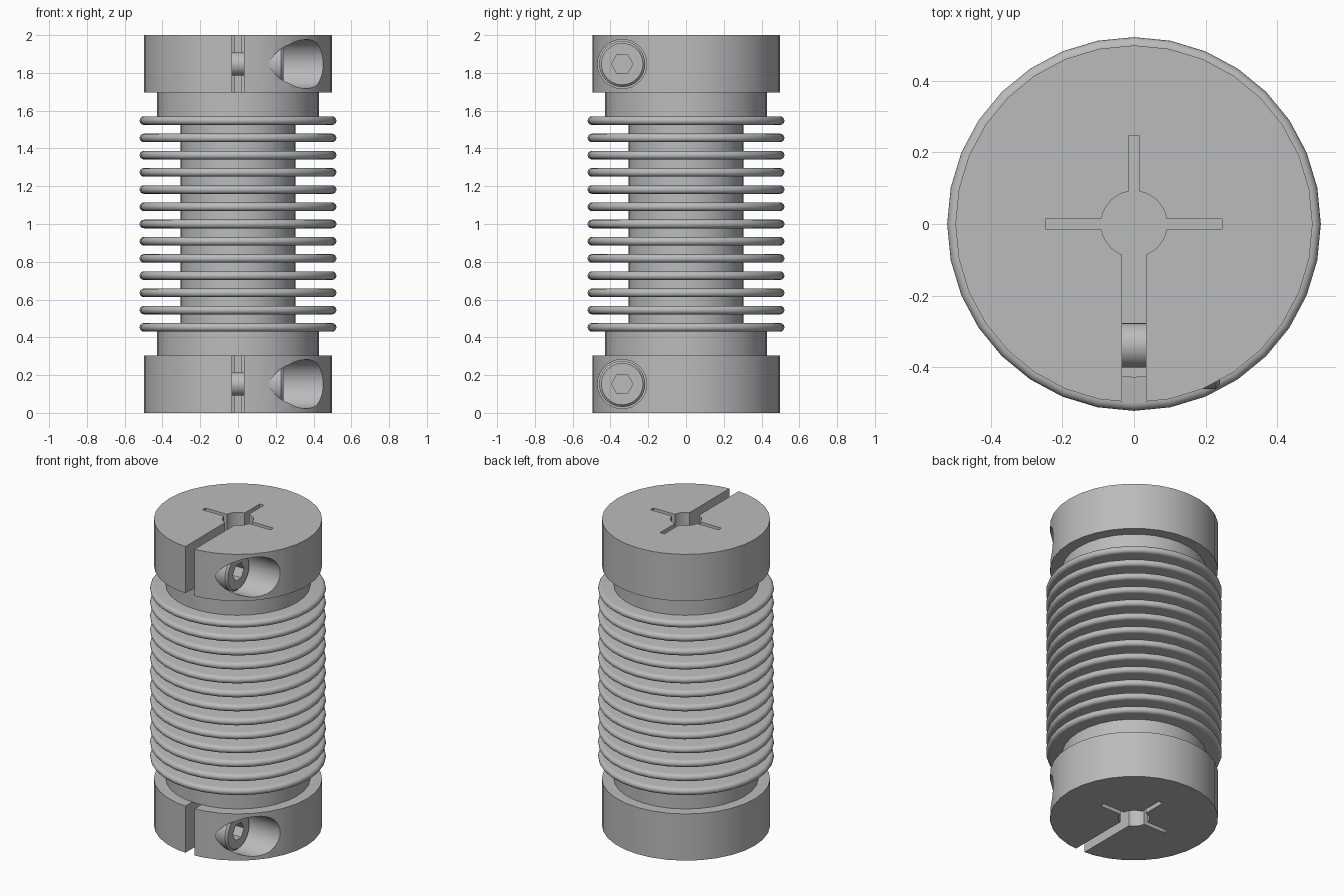
import bpy, bmesh, math
from mathutils import Matrix

cube = bpy.data.objects.get("Cube")
if cube:
    bpy.data.objects.remove(cube, do_unlink=True)

steel = bpy.data.materials.new("grey steel")
steel.use_nodes = True
GREY = (0.5, 0.5, 0.5, 1)
steel.diffuse_color = GREY
steel.node_tree.nodes["Principled BSDF"].inputs["Base Color"].default_value = GREY

HUB_R, HUB_H, TOP = 0.498, 0.305, 2.0
SCREW_Y, SCREW_Z = -0.338, 0.153
ALONG_X = Matrix.Rotation(math.pi / 2, 4, 'Y')


def add_object(name, bm):
    bmesh.ops.recalc_face_normals(bm, faces=bm.faces)
    mesh = bpy.data.meshes.new(name)
    bm.to_mesh(mesh)
    bm.free()
    mesh.materials.append(steel)
    ob = bpy.data.objects.new(name, mesh)
    bpy.context.collection.objects.link(ob)
    return ob


def lathe(name, profile, segments=32, matrix=Matrix()):
    """Closed solid turned around z from (radius, height) points."""
    bm = bmesh.new()
    rings = []
    for r, h in profile:
        angles = [2 * math.pi * i / segments for i in range(segments)]
        rings.append([bm.verts.new((r * math.cos(a), r * math.sin(a), h)) for a in angles])
    for low, high in zip(rings, rings[1:]):
        for i in range(segments):
            j = (i + 1) % segments
            bm.faces.new((low[i], low[j], high[j], high[i]))
    bm.faces.new(rings[0])
    bm.faces.new(rings[-1])
    bm.transform(matrix)
    return add_object(name, bm)


def cylinder(name, r, start, end, segments=32, matrix=Matrix()):
    return lathe(name, [(r, start), (r, end)], segments, matrix)


def box(name, x0, x1, y0, y1, z0, z1):
    bm = bmesh.new()
    bmesh.ops.create_cube(bm, size=1)
    bm.transform(Matrix.Translation(((x0 + x1) / 2, (y0 + y1) / 2, (z0 + z1) / 2))
                 @ Matrix.Diagonal((x1 - x0, y1 - y0, z1 - z0, 1)))
    return add_object(name, bm)


def select_only(ob):
    bpy.ops.object.select_all(action='DESELECT')
    ob.select_set(True)
    bpy.context.view_layer.objects.active = ob


def cut(ob, cutters):
    select_only(ob)
    for c in cutters:
        mod = ob.modifiers.new("cut", 'BOOLEAN')
        mod.operation, mod.solver, mod.object = 'DIFFERENCE', 'EXACT', c
        bpy.ops.object.modifier_apply(modifier=mod.name)
        bpy.data.objects.remove(c, do_unlink=True)


def smooth(ob):
    select_only(ob)
    bpy.ops.object.shade_smooth_by_angle(angle=math.radians(30))


parts = []

# Clamping hubs, each with bore, slots and a recessed clamp screw
for label, base, screw_z in (("lower", 0, SCREW_Z), ("upper", TOP - HUB_H, TOP - SCREW_Z)):
    lo, hi = base - 0.05, base + HUB_H + 0.05
    axis = Matrix.Translation((0, SCREW_Y, screw_z)) @ ALONG_X
    hub = cylinder(label + "_hub", HUB_R, base, base + HUB_H)
    cut(hub, [
        cylinder("bore_cutter", 0.092, lo, hi),
        box("cross_slot_cutter", -0.245, 0.245, -0.015, 0.015, lo, hi),
        box("back_slot_cutter", -0.015, 0.015, 0, 0.245, lo, hi),
        box("clamp_slot_cutter", -0.033, 0.033, -0.6, 0, lo, hi),
        cylinder("screw_recess_cutter", 0.13, 0.12, 0.7, 32, axis),
    ])
    head = lathe(label + "_screw_head",
                 [(0.122, 0.115), (0.122, 0.228), (0.11, 0.24)], 32, axis)
    cut(head, [cylinder("hex_socket_cutter", 0.057, 0.17, 0.3, 6,
                        axis @ Matrix.Rotation(math.pi / 2, 4, 'Z'))])
    shank = cylinder(label + "_screw_shank", 0.062, -0.1, 0.13, 24, axis)
    parts += [hub, head, shank]

# Necks and central tube
PITCH, FIRST, COUNT, HALF = 0.0916, 0.453, 13, 0.0225
parts.append(cylinder("lower_neck", 0.428, HUB_H, FIRST))
parts.append(cylinder("upper_neck", 0.428, TOP - FIRST, TOP - HUB_H))
parts.append(cylinder("bellows_tube", 0.304, FIRST, TOP - FIRST))

# Bellows fins with rounded rims
rim = [-math.pi / 2 + math.pi * i / 8 for i in range(9)]
for n in range(COUNT):
    z = FIRST + n * (TOP - 2 * FIRST) / (COUNT - 1)
    profile = [(0.521 - HALF + HALF * math.cos(a), z + HALF * math.sin(a)) for a in rim]
    parts.append(lathe(f"bellows_fin_{n + 1}", profile))

for part in parts:
    smooth(part)
